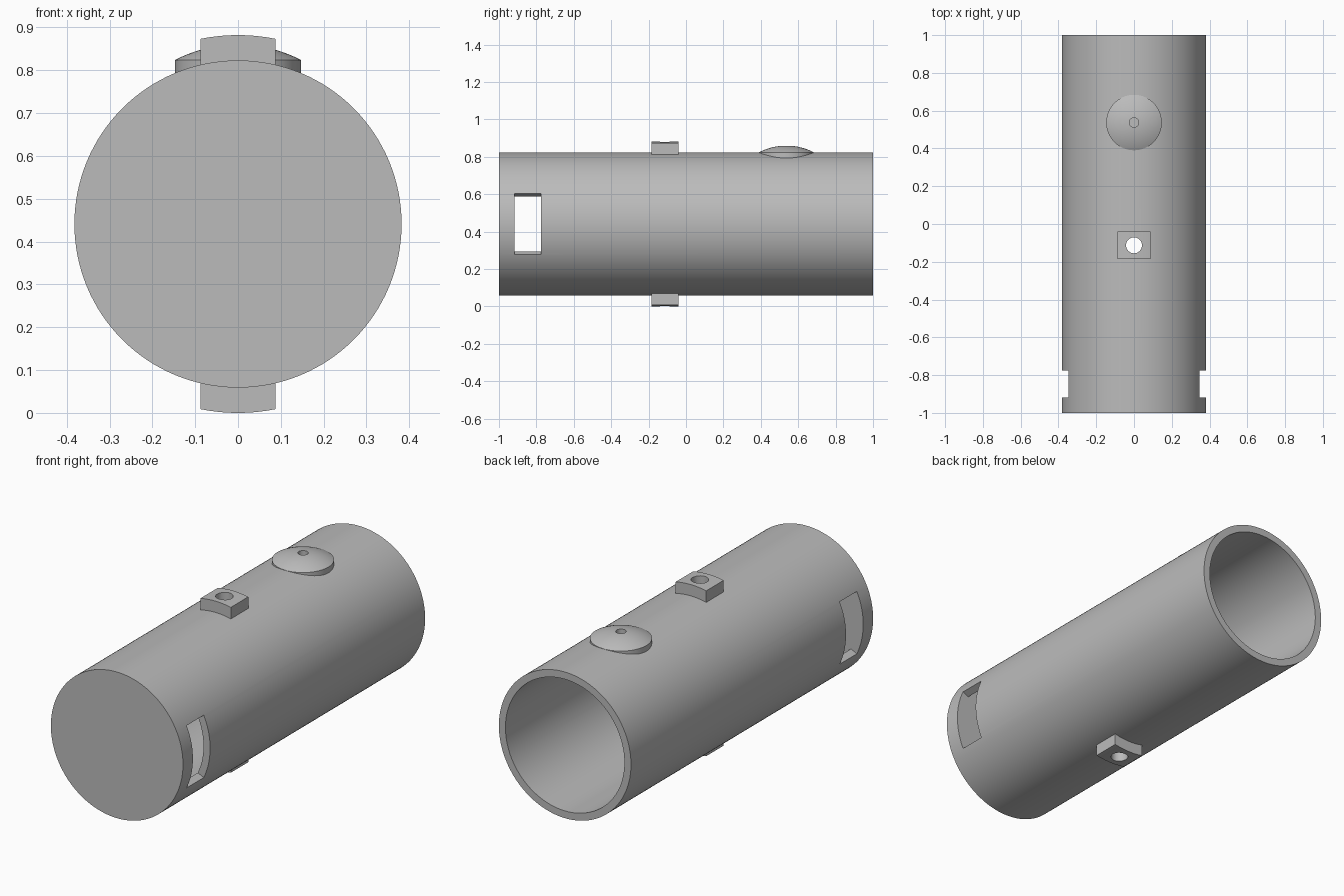
import bpy, bmesh, math
from mathutils import Vector, Matrix

if "Cube" in bpy.data.objects:
    bpy.data.objects.remove(bpy.data.objects["Cube"], do_unlink=True)

R_OUT, R_IN, R_LUG = 0.382, 0.344, 0.441
AXIS_Z = 0.441
CAP_Y = -0.918
LUG_Y, LUG_HALF = -0.113, 0.072

grey = bpy.data.materials.new("plain grey")
grey.use_nodes = True
colour = (0.5, 0.5, 0.5, 1)
grey.diffuse_color = colour
grey.node_tree.nodes["Principled BSDF"].inputs["Base Color"].default_value = colour


def finish(bm, name):
    bmesh.ops.recalc_face_normals(bm, faces=bm.faces)
    mesh = bpy.data.meshes.new(name)
    bm.to_mesh(mesh)
    bm.free()
    mesh.materials.append(grey)
    obj = bpy.data.objects.new(name, mesh)
    bpy.context.collection.objects.link(obj)
    return obj


def lathe(name, profile, centre, axis, steps):
    """Spin an open profile of (radius, distance along axis) points."""
    bm = bmesh.new()
    axis = Vector(axis)
    centre = Vector(centre)
    verts = [bm.verts.new(centre + Vector((r, 0, 0)) + axis * d) for r, d in profile]
    edges = [bm.edges.new(pair) for pair in zip(verts, verts[1:])]
    bmesh.ops.spin(bm, geom=verts + edges, cent=centre, axis=axis,
                   angle=math.tau, steps=steps)
    bmesh.ops.remove_doubles(bm, verts=bm.verts, dist=1e-5)
    return finish(bm, name)


def prism(name, outline, y0, y1):
    """Extrude an (x, z) outline, measured from the tube axis, along y."""
    bm = bmesh.new()
    face = bm.faces.new([bm.verts.new((x, y0, z + AXIS_Z)) for x, z in outline])
    moved = bmesh.ops.extrude_face_region(bm, geom=[face])["geom"]
    bmesh.ops.translate(bm, vec=(0, y1 - y0, 0),
                        verts=[v for v in moved if isinstance(v, bmesh.types.BMVert)])
    return finish(bm, name)


def arc(radius, mid, half, steps=16):
    return [(radius * math.cos(a), radius * math.sin(a))
            for a in (mid + half * (2 * i / steps - 1) for i in range(steps + 1))]


def cut(obj, cutters):
    bpy.context.view_layer.objects.active = obj
    for cutter in cutters:
        mod = obj.modifiers.new("cut", 'BOOLEAN')
        mod.operation, mod.solver, mod.object = 'DIFFERENCE', 'EXACT', cutter
        bpy.ops.object.modifier_apply(modifier=mod.name)


# Hollow body, closed at the front by a thick end wall
body = lathe("tube_body", [(0, -1), (R_OUT, -1), (R_OUT, 1), (R_IN, 1),
                           (R_IN, CAP_Y), (0, CAP_Y)], (0, 0, AXIS_Z), (0, 1, 0), 128)

# Curved lugs above and below
lugs = []
for name, mid in (("top_lug", math.pi / 2), ("bottom_lug", -math.pi / 2)):
    half_w = 0.088
    outline = arc(R_LUG, mid, math.asin(half_w / R_LUG)) \
        + arc(0.36, mid, math.asin(half_w / 0.36))[::-1]
    lugs.append(prism(name, outline, LUG_Y - LUG_HALF, LUG_Y + LUG_HALF))

# Side slots with radial ends, and a hole drilled through lugs and body
slots = [prism("slot_cutter", arc(0.45, mid, 0.441) + arc(0.3, mid, 0.441)[::-1],
               CAP_Y, -0.776) for mid in (0, math.pi)]
drill = lathe("drill_cutter", [(0, -0.2), (0.042, -0.2), (0.042, 1.1), (0, 1.1)],
              (0, LUG_Y, 0), (0, 0, 1), 48)
cut(body, slots + [drill])
for lug in lugs:
    cut(lug, [drill])
for cutter in slots + [drill]:
    bpy.data.objects.remove(cutter, do_unlink=True)

# Domed button with a small blind hole
RIM_R, RIM_Z, RISE, HOLE_R = 0.147, 0.824, 0.036, 0.025
sphere_r = (RIM_R ** 2 + RISE ** 2) / (2 * RISE)
dome = []
for i in range(13):
    r = RIM_R + (HOLE_R - RIM_R) * i / 12
    dome.append((r, RIM_Z + RISE - sphere_r + math.sqrt(sphere_r ** 2 - r ** 2)))
button = lathe("domed_button", [(0, 0.79), (RIM_R, 0.79)] + dome
               + [(HOLE_R, 0.8), (0, 0.8)], (0, 0.537, 0), (0, 0, 1), 64)

# Smooth curved surfaces, keep edges sharp
bpy.ops.object.select_all(action='DESELECT')
for obj in [body, button] + lugs:
    obj.select_set(True)
bpy.context.view_layer.objects.active = body
bpy.ops.object.shade_smooth_by_angle(angle=math.radians(20))
